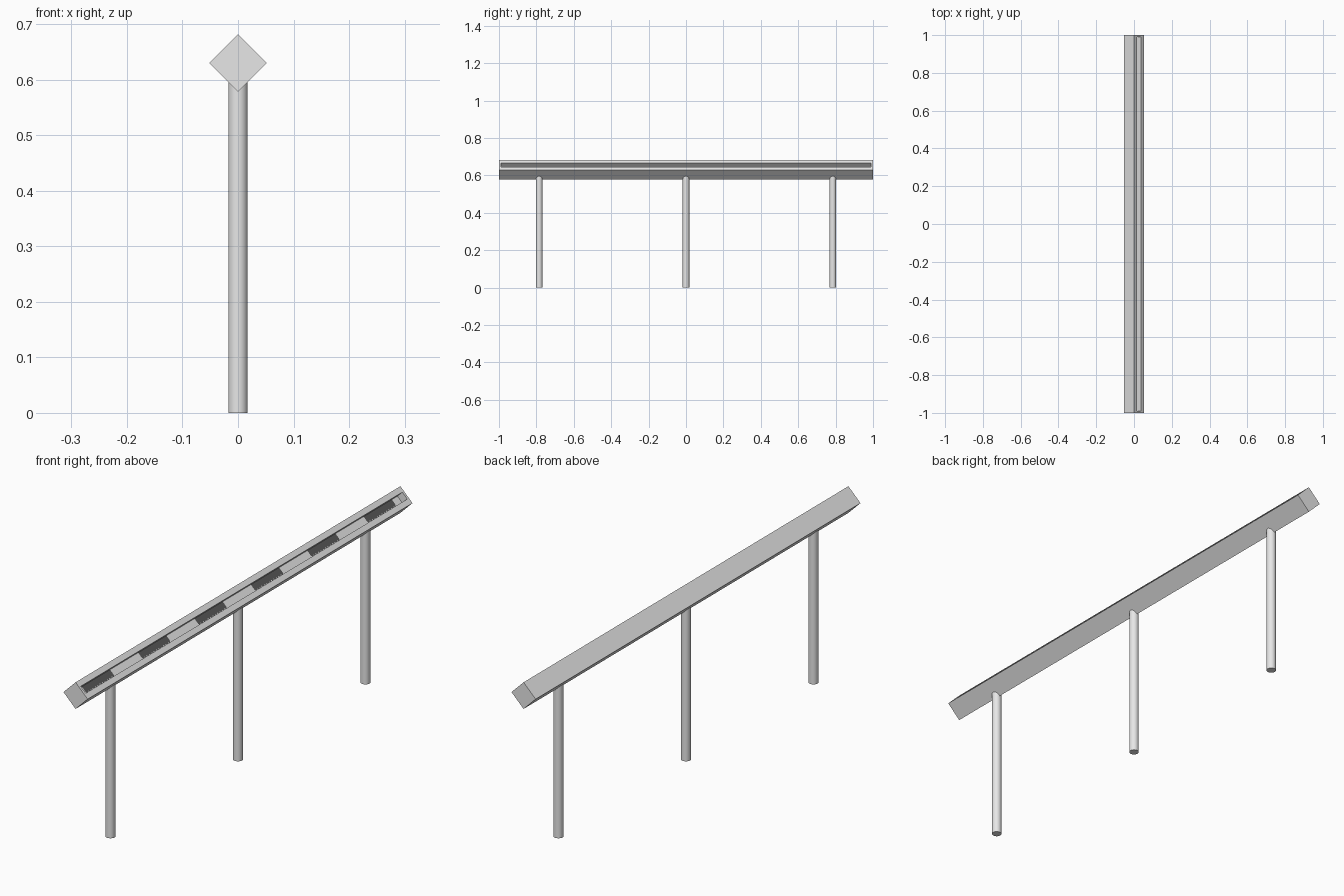
import bpy
import bmesh
import math
from mathutils import Matrix

cube = bpy.data.objects.get("Cube")
if cube:
    bpy.data.objects.remove(cube, do_unlink=True)

SIDE = 0.0735          # beam cross-section side
CENTRE_Z = 0.63        # beam axis height
SLOT_HALF = 0.015      # half width of the light slot
SLOT_END = 0.99        # slot reach along the beam
SLOT_DEPTH = 0.03
TILT = Matrix.Translation((0, 0, CENTRE_Z)) @ Matrix.Rotation(math.pi / 4, 4, "Y")


def material(name, value):
    mat = bpy.data.materials.new(name)
    mat.use_nodes = True
    colour = (value, value, value, 1)
    mat.diffuse_color = colour
    mat.node_tree.nodes["Principled BSDF"].inputs["Base Color"].default_value = colour
    return mat


def finish(bm, name, mat):
    bmesh.ops.recalc_face_normals(bm, faces=bm.faces)
    mesh = bpy.data.meshes.new(name)
    bm.to_mesh(mesh)
    bm.free()
    mesh.materials.append(mat)
    obj = bpy.data.objects.new(name, mesh)
    bpy.context.collection.objects.link(obj)
    return obj


grey = material("light_grey", 0.8)
dark = material("dark_grey", 0.1)

# Square beam standing on its edge, with a long recessed slot in one upper face
bm = bmesh.new()
bmesh.ops.create_cube(bm, size=1, matrix=Matrix.Diagonal((SIDE, 2, SIDE, 1)))
bm.faces.ensure_lookup_table()
slot = max(bm.faces, key=lambda f: f.normal.z)
bmesh.ops.inset_region(bm, faces=[slot], thickness=0.01)
for v in slot.verts:
    v.co.x = math.copysign(SLOT_HALF, v.co.x)
    v.co.y = math.copysign(SLOT_END, v.co.y)
extruded = bmesh.ops.extrude_discrete_faces(bm, faces=[slot])
for v in extruded["faces"][0].verts:
    v.co.z -= SLOT_DEPTH
beam = finish(bm, "beam", grey)
beam.matrix_world = TILT

# Dark saw-edged strips spaced along the slot floor
PITCH, LENGTH, TEETH = 0.347, 0.174, 12
floor_z = SIDE / 2 - SLOT_DEPTH + 0.001
for i in range(6):
    bm = bmesh.new()
    start = (i - 2.5) * PITCH - LENGTH / 2
    outline = [(-SLOT_HALF, start + LENGTH), (-SLOT_HALF, start)]
    for k in range(2 * TEETH + 1):
        x = SLOT_HALF if k % 2 else SLOT_HALF * 0.55
        outline.append((x, start + LENGTH * k / (2 * TEETH)))
    bm.faces.new([bm.verts.new((x, y, floor_z)) for x, y in outline])
    strip = finish(bm, f"slot_strip_{i + 1}", dark)
    if strip.data.polygons[0].normal.z < 0:
        strip.data.flip_normals()
    strip.matrix_world = TILT

# Three round posts running up into the beam
POST_TOP = 0.61
for name, y in (("front_post", -0.785), ("middle_post", 0), ("back_post", 0.785)):
    bpy.ops.mesh.primitive_cylinder_add(
        vertices=32, radius=0.0175, depth=POST_TOP, location=(0, y, POST_TOP / 2))
    post = bpy.context.object
    post.name = name
    post.data.materials.append(grey)
    bpy.ops.object.shade_smooth_by_angle()
